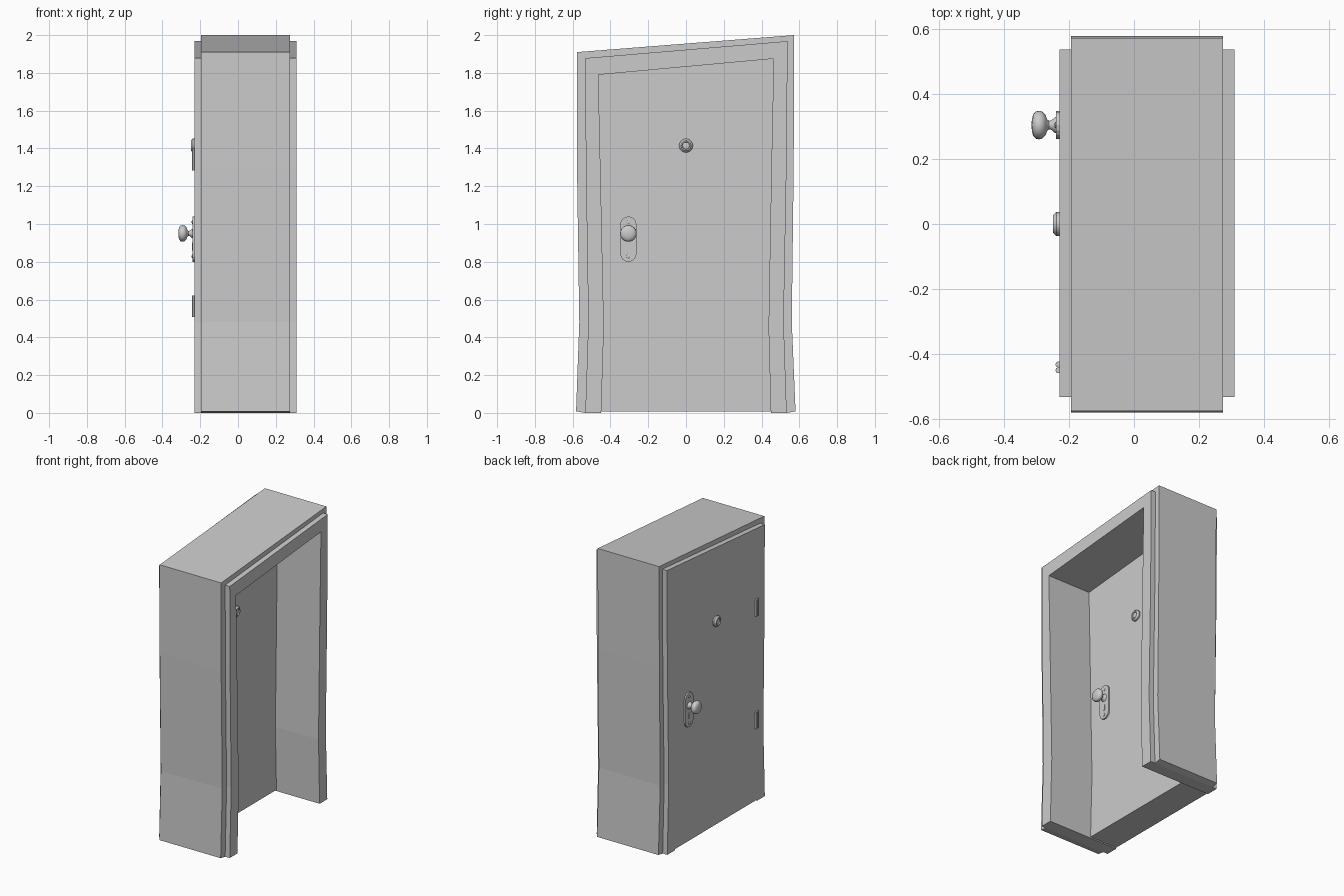
import bpy, bmesh, math
from mathutils import Matrix, Vector

cube = bpy.data.objects.get("Cube")
if cube:
    bpy.data.objects.remove(cube, do_unlink=True)

gray = bpy.data.materials.new("plain_gray")
gray.use_nodes = True
gray.diffuse_color = (0.6, 0.6, 0.6, 1)
gray.node_tree.nodes["Principled BSDF"].inputs["Base Color"].default_value = (0.6, 0.6, 0.6, 1)

OUT_X, IN_X = -0.23, -0.02      # outer and inner faces of the door


def finish(name, bm, smooth=False):
    bmesh.ops.recalc_face_normals(bm, faces=bm.faces)
    mesh = bpy.data.meshes.new(name)
    bm.to_mesh(mesh)
    bm.free()
    mesh.materials.append(gray)
    ob = bpy.data.objects.new(name, mesh)
    bpy.context.collection.objects.link(ob)
    if smooth:
        bpy.ops.object.select_all(action='DESELECT')
        ob.select_set(True)
        bpy.context.view_layer.objects.active = ob
        bpy.ops.object.shade_smooth_by_angle(angle=math.radians(40))
    return ob


def extrude_x(bm, faces, depth):
    new = bmesh.ops.extrude_face_region(bm, geom=faces)["geom"]
    verts = [g for g in new if isinstance(g, bmesh.types.BMVert)]
    bmesh.ops.translate(bm, vec=(depth, 0, 0), verts=verts)


def arch(name, outer, inner, x0, x1):
    """Crooked portal between two outlines of equal length."""
    bm = bmesh.new()
    a = [bm.verts.new((x0, y, z)) for y, z in outer]
    b = [bm.verts.new((x0, y, z)) for y, z in inner]
    faces = [bm.faces.new((a[i], a[i + 1], b[i + 1], b[i])) for i in range(len(a) - 1)]
    extrude_x(bm, faces, x1 - x0)
    return finish(name, bm)


def slab(name, outline, x0, x1):
    bm = bmesh.new()
    face = bm.faces.new([bm.verts.new((x0, y, z)) for y, z in outline])
    extrude_x(bm, [face], x1 - x0)
    return finish(name, bm)


def lathe(name, profile, segments, matrix):
    """Turn (radius, distance) points around the local x axis."""
    bm = bmesh.new()
    verts = [bm.verts.new((d, r, 0)) for r, d in profile]
    edges = [bm.edges.new(pair) for pair in zip(verts, verts[1:])]
    bmesh.ops.spin(bm, geom=verts + edges, cent=(0, 0, 0), axis=(1, 0, 0),
                   angle=math.tau, steps=segments)
    bmesh.ops.remove_doubles(bm, verts=bm.verts, dist=0.0002)
    bmesh.ops.transform(bm, matrix=matrix, verts=bm.verts)
    return finish(name, bm, True)


def pill(name, half_width, height, thick, matrix):
    """Upright plate with round ends."""
    bm = bmesh.new()
    pts = []
    for end, start in ((1, 0), (-1, math.pi)):
        for i in range(9):
            t = start + math.pi * i / 8
            pts.append((half_width * math.cos(t),
                        half_width * math.sin(t) + end * (height / 2 - half_width)))
    face = bm.faces.new([bm.verts.new((0, y, z)) for y, z in pts])
    extrude_x(bm, [face], thick)
    bmesh.ops.transform(bm, matrix=matrix, verts=bm.verts)
    return finish(name, bm)


# Crooked outlines, running up the -y side and down the +y side
shell = [(-.582, .008), (-.565, .48), (-.577, 1.3), (-.577, 1.91),
         (.573, 2.0), (.570, 1.3), (.560, .48), (.580, .008)]
casing = [(-.533, 0), (-.517, .48), (-.53, 1.3), (-.533, 1.878),
          (.538, 1.968), (.532, 1.3), (.517, .48), (.533, 0)]
opening = [(-.449, 0), (-.435, .45), (-.453, 1.3), (-.464, 1.79),
           (.464, 1.875), (.452, 1.3), (.437, .45), (.449, 0)]

arch("wall_surround", shell, casing, -.195, .275)
arch("door_casing", casing, opening, OUT_X, .31)
slab("door_panel", [(y, max(z, .008)) for y, z in opening], OUT_X, IN_X)

# Door fittings, repeated on both faces by a half turn
knob = [(.026, .008), (.024, .014), (.015, .024), (.013, .032), (.018, .038),
        (.032, .043), (.041, .052), (.044, .062), (.042, .073),
        (.033, .081), (.018, .085), (0, .086)]
viewer = [(.037, 0), (.037, .009), (.027, .02), (.021, .02), (.018, .014), (0, .017)]
screw = [(.010, .008), (.010, .012), (.006, .015), (0, .015)]

for side, x, turn in (("outer", OUT_X, math.pi), ("inner", IN_X, 0)):
    face = Matrix.Translation((x, 0, 0)) @ Matrix.Rotation(turn, 4, 'Z')

    def at(z, y=-.305, d=0):
        return face @ Matrix.Translation((d, y, z))

    pill(side + "_lock_plate", .043, .24, .01, at(.92))
    lathe(side + "_knob", knob, 24, at(.95))
    lathe(side + "_upper_screw", screw, 10, at(1.01))
    lathe(side + "_lower_screw", screw, 10, at(.828))
    pill(side + "_keyhole_cover", .011, .042, .004, at(.88, d=.01))
    lathe(side + "_peephole", viewer, 12, at(1.415, y=0))

# Hinge knuckles on the outer face
for label, z in (("upper", 1.342), ("lower", .565)):
    bm = bmesh.new()
    for y in (-.433, -.451):
        bmesh.ops.create_cone(bm, cap_ends=True, segments=8, radius1=.0095, radius2=.0095,
                              depth=.115, matrix=Matrix.Translation((OUT_X - .003, y, z)))
    finish(label + "_hinge", bm)
